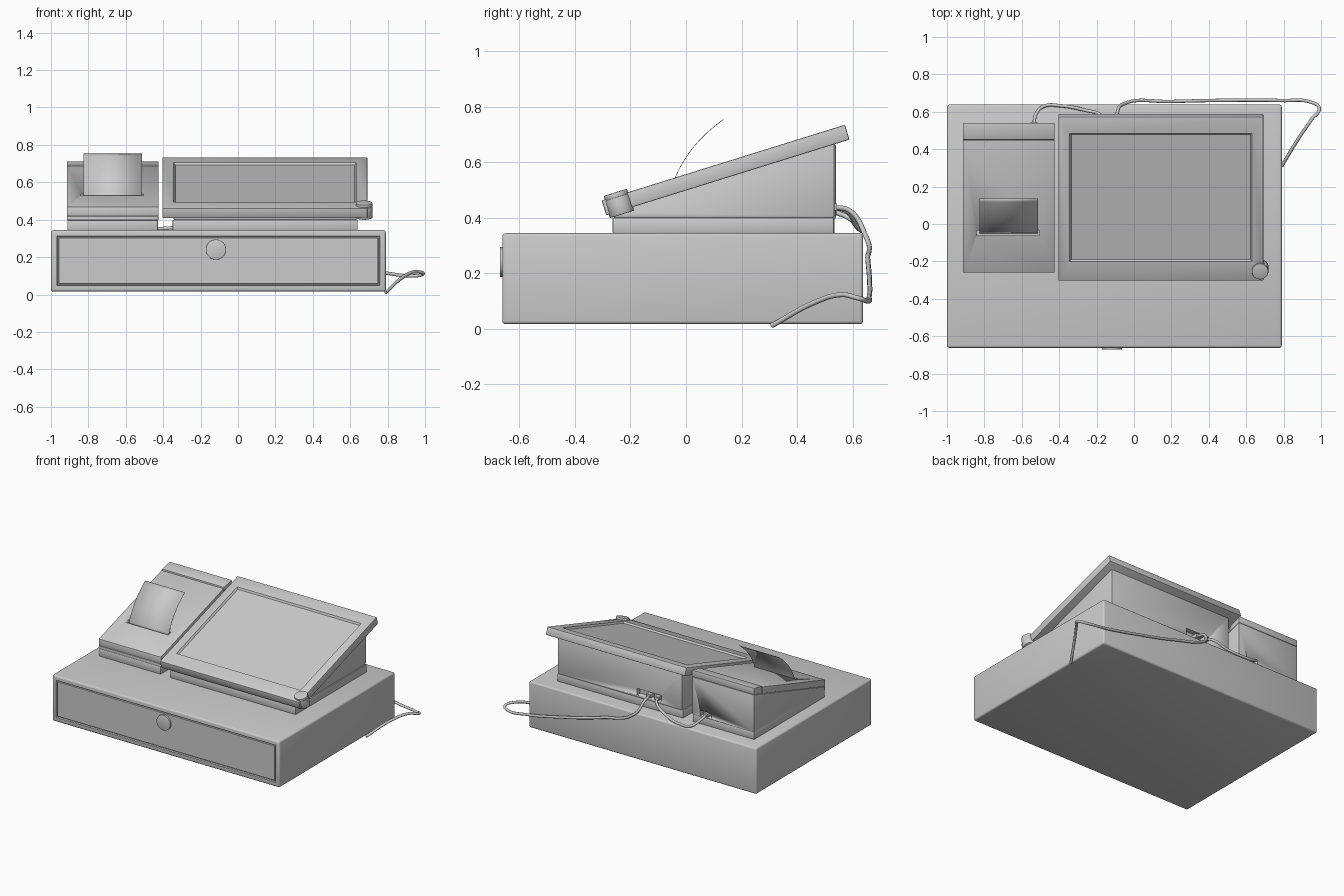
import bpy, bmesh, math
from mathutils import Vector, Matrix

if "Cube" in bpy.data.objects:
    bpy.data.objects.remove(bpy.data.objects["Cube"])

TILT = math.atan(0.311)
UP = Vector((0, -math.sin(TILT), math.cos(TILT)))      # normal of the sloped tops
ALONG = Vector((0, math.cos(TILT), math.sin(TILT)))    # up the slope


def prism(profile, x0, x1, bevel=0.0, segments=2):
    """Extrude a (y, z) outline from x0 to x1 and round its edges."""
    bm = bmesh.new()
    sides = [[bm.verts.new((x, y, z)) for y, z in profile] for x in (x0, x1)]
    bm.faces.new(sides[0])
    bm.faces.new(sides[1][::-1])
    n = len(profile)
    for i in range(n):
        j = (i + 1) % n
        bm.faces.new((sides[0][i], sides[1][i], sides[1][j], sides[0][j]))
    bmesh.ops.recalc_face_normals(bm, faces=bm.faces)
    if bevel:
        bmesh.ops.bevel(bm, geom=bm.edges[:], offset=bevel, segments=segments,
                        profile=0.5, affect='EDGES')
    return bm


def rect(y0, y1, z0, z1):
    return [(y0, z0), (y1, z0), (y1, z1), (y0, z1)]


def facing(bm, direction):
    bm.normal_update()
    return max((f for f in bm.faces if f.normal.dot(direction) > 0.98),
               key=lambda f: f.calc_area())


def inset(bm, face, width, depth=0.0):
    bmesh.ops.inset_region(bm, faces=[face], thickness=width, depth=0, use_even_offset=True)
    face.normal_update()
    bmesh.ops.translate(bm, verts=face.verts[:], vec=face.normal * depth)


def finish(bm, name):
    me = bpy.data.meshes.new(name)
    bm.to_mesh(me)
    bm.free()
    ob = bpy.data.objects.new(name, me)
    bpy.context.collection.objects.link(ob)
    bpy.ops.object.select_all(action='DESELECT')
    ob.select_set(True)
    bpy.context.view_layer.objects.active = ob
    bpy.ops.object.shade_smooth_by_angle(angle=math.radians(35))
    return ob


def cut(ob, name, bm):
    cutter = finish(bm, name)
    cutter.hide_render = True
    cutter.hide_viewport = True
    mod = ob.modifiers.new(name, 'BOOLEAN')
    mod.operation = 'DIFFERENCE'
    mod.object = cutter


def cylinder(name, top, axis, radius, height, bevel=0.004):
    bm = bmesh.new()
    bmesh.ops.create_cone(bm, cap_ends=True, segments=40, radius1=radius,
                          radius2=radius, depth=height)
    rims = [e for e in bm.edges if any(len(f.verts) > 4 for f in e.link_faces)]
    bmesh.ops.bevel(bm, geom=rims, offset=bevel, segments=2, profile=0.5, affect='EDGES')
    rot = axis.to_track_quat('Z', 'Y').to_matrix().to_4x4()
    bm.transform(Matrix.Translation(top - axis * height / 2) @ rot)
    return finish(bm, name)


def cable(name, points, radius=0.009):
    cu = bpy.data.curves.new(name, 'CURVE')
    cu.dimensions = '3D'
    cu.bevel_depth = radius
    cu.bevel_resolution = 3
    cu.use_fill_caps = True
    sp = cu.splines.new('BEZIER')
    sp.bezier_points.add(len(points) - 1)
    for bp, p in zip(sp.bezier_points, points):
        bp.co = p
        bp.handle_left_type = bp.handle_right_type = 'AUTO'
    ob = bpy.data.objects.new(name, cu)
    bpy.context.collection.objects.link(ob)


# Cash drawer with a grooved front panel
bm = prism(rect(-0.662, 0.638, 0.016, 0.344), -1.0, 0.79, 0.012, 3)
front = facing(bm, Vector((0, -1, 0)))
inset(bm, front, 0.02)
inset(bm, front, 0.002, -0.012)
inset(bm, front, 0.006)
inset(bm, front, 0.002, 0.009)
finish(bm, "cash_drawer")

# Drawer lock with key slot disc
FRONT = Vector((0, -1, 0))
cylinder("drawer_lock", Vector((-0.118, -0.671, 0.24)), FRONT, 0.054, 0.03, 0.002)

# Terminal foot and wedge body
finish(prism(rect(-0.265, 0.533, 0.343, 0.40), -0.35, 0.64, 0.006), "terminal_foot")
body = finish(prism([(-0.26, 0.398), (0.535, 0.398), (0.535, 0.672), (-0.26, 0.425)],
                    -0.345, 0.635, 0.008), "terminal_body")
cut(body, "terminal_port_cutter", prism(rect(0.50, 0.60, 0.415, 0.462), -0.18, 0.01))

# Touch screen slab, recessed display with wider margins at top and bottom
low = Vector((0, -0.304, 0.462))
length, thick = 0.918, 0.056
corners = [low, low - UP * thick, low - UP * thick + ALONG * length, low + ALONG * length]
bm = prism([(c.y, c.z) for c in corners], -0.404, 0.692, 0.005)
display = facing(bm, UP)
inset(bm, display, 0.055)
mid = display.calc_center_median()
for v in display.verts:
    v.co += ALONG * (-0.034 if (v.co - mid).dot(ALONG) > 0 else 0.048)
inset(bm, display, 0.009, -0.012)
finish(bm, "touch_screen")

# Key reader on the screen corner
top = Vector((0.674, -0.255, 0.491))
cylinder("key_reader_body", top - UP * 0.018, UP, 0.046, 0.065)
cylinder("key_reader_cap", top, UP, 0.044, 0.022)

# Receipt printer: foot, body, sloped lid and rear cover
X0, X1 = -0.915, -0.425
finish(prism(rect(-0.258, 0.536, 0.343, 0.398), X0 + .003, X1 - .003, 0.005), "printer_foot")
body = finish(prism([(-0.26, 0.396), (0.54, 0.396), (0.54, 0.664), (-0.26, 0.418)],
                    X0, X1, 0.005), "printer_body")
cut(body, "printer_port_cutter", prism(rect(0.505, 0.60, 0.402, 0.442), -0.58, -0.49))
lid = finish(prism([(-0.26, 0.419), (0.447, 0.6365), (0.447, 0.687), (-0.26, 0.468)],
                   X0, X1, 0.004), "printer_lid")
cut(lid, "paper_slot_cutter", prism(rect(-0.062, -0.034, 0.50, 0.60), -0.842, -0.505))
finish(prism([(0.45, 0.6375), (0.54, 0.665), (0.54, 0.712), (0.45, 0.694)],
             X0, X1, 0.004), "printer_rear_cover")

# Curling receipt paper
bm = bmesh.new()
p0, p1, p2 = Vector((0, -0.05, 0.515)), Vector((0, -0.005, 0.655)), Vector((0, 0.135, 0.755))
prev = None
for i in range(17):
    t = i / 16
    p = p0 * (1 - t) ** 2 + p1 * 2 * t * (1 - t) + p2 * t ** 2
    row = [bm.verts.new((x, p.y, p.z)) for x in (-0.825, -0.512)]
    if prev:
        bm.faces.new((prev[0], prev[1], row[1], row[0]))
    prev = row
paper = finish(bm, "receipt_paper")
mod = paper.modifiers.new("thickness", 'SOLIDIFY')
mod.thickness = 0.002

# Cable plugs in the ports
for name, x, z in (("power_plug", -0.085, 0.438), ("data_plug", -0.15, 0.438),
                   ("printer_plug", -0.535, 0.422)):
    finish(prism(rect(0.495, 0.545, z - 0.013, z + 0.013), x - 0.018, x + 0.018, 0.003), name)

# Power cable, hanging behind the drawer and curling round its right side
cable("power_cable", [(-0.085, 0.53, 0.438), (-0.09, 0.59, 0.425), (-0.05, 0.645, 0.34),
                      (0.20, 0.655, 0.25), (0.56, 0.662, 0.16), (0.79, 0.66, 0.115),
                      (0.95, 0.65, 0.10), (0.99, 0.62, 0.11), (0.95, 0.56, 0.122),
                      (0.885, 0.465, 0.095), (0.79, 0.31, 0.011)])
# Data cable between printer and terminal
cable("data_cable", [(-0.535, 0.53, 0.422), (-0.525, 0.585, 0.40), (-0.48, 0.63, 0.362),
                     (-0.39, 0.632, 0.354), (-0.27, 0.61, 0.375), (-0.17, 0.575, 0.425),
                     (-0.15, 0.53, 0.438)])
